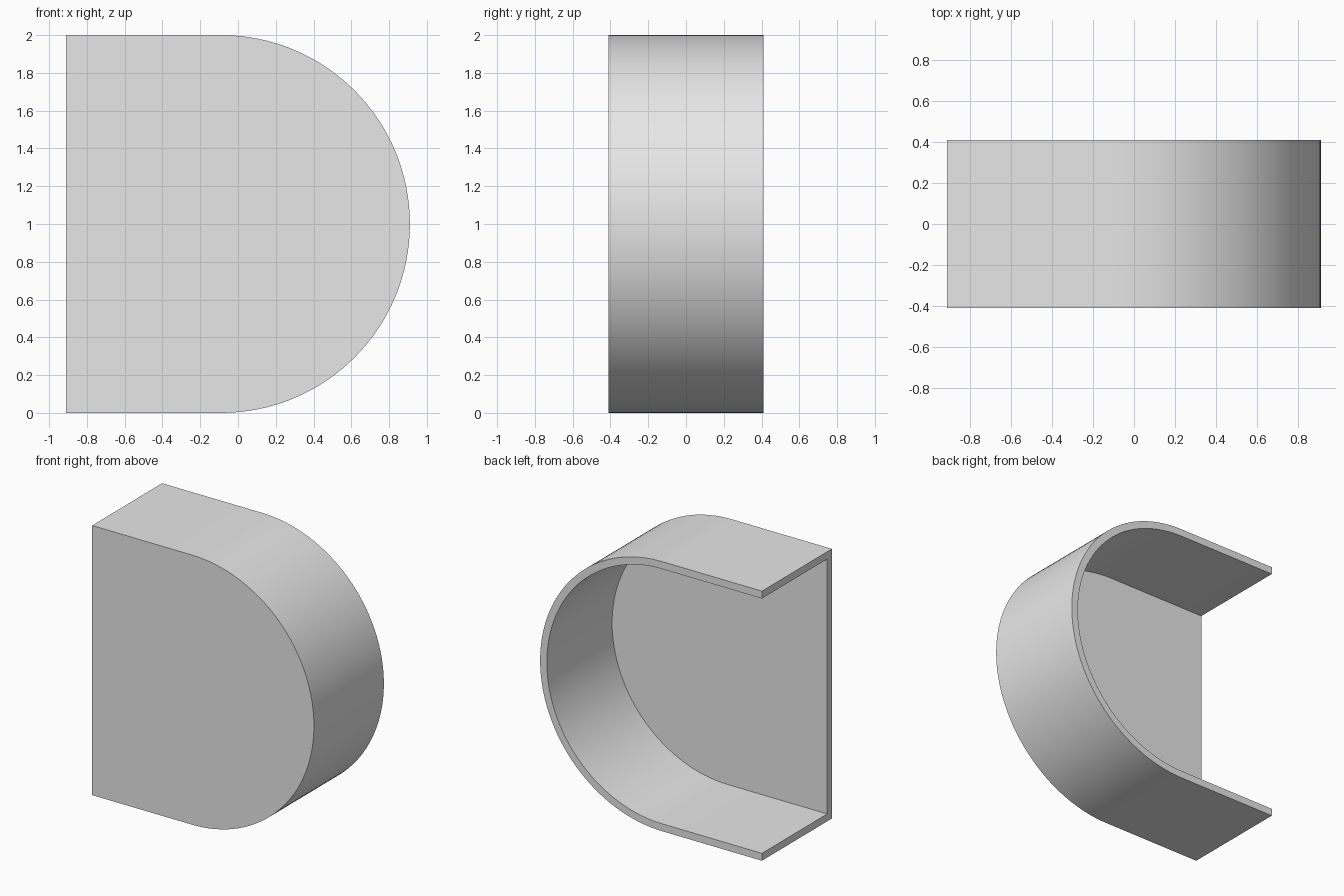
import bpy, bmesh, math

cube = bpy.data.objects.get("Cube")
if cube:
    bpy.data.objects.remove(cube)

LEFT, ARC_X, RADIUS = -0.91, -0.09, 1.0
HALF_DEPTH, WALL, STEPS = 0.41, 0.055, 64

# Plain grey finish
grey = bpy.data.materials.new("light_grey")
grey.use_nodes = True
colour = (0.8, 0.8, 0.8, 1)
grey.diffuse_color = colour
grey.node_tree.nodes["Principled BSDF"].inputs["Base Color"].default_value = colour

bm = bmesh.new()


def d_profile(radius, y):
    """Open D outline: top edge, half circle, bottom edge."""
    points = [(LEFT, y, 1 + radius)]
    for i in range(STEPS + 1):
        a = math.pi * (0.5 - i / STEPS)
        points.append((ARC_X + radius * math.cos(a), y, 1 + radius * math.sin(a)))
    points.append((LEFT, y, 1 - radius))
    return [bm.verts.new(p) for p in points]


# Outlines running from the front face, over the rim, to the inside of the plate
loops = [
    d_profile(RADIUS, -HALF_DEPTH),
    d_profile(RADIUS, HALF_DEPTH),
    d_profile(RADIUS - WALL, HALF_DEPTH),
    d_profile(RADIUS - WALL, -HALF_DEPTH + WALL),
]

# Outer wall, back rim and inner wall
for a, b in zip(loops, loops[1:]):
    for i in range(len(a) - 1):
        bm.faces.new((a[i], a[i + 1], b[i + 1], b[i]))

# Front plate, outside and inside
bm.faces.new(loops[0])
bm.faces.new(loops[3])

# Cut edge on the open side
bm.faces.new([loop[0] for loop in loops] + [loop[-1] for loop in reversed(loops)])

bmesh.ops.recalc_face_normals(bm, faces=bm.faces)
mesh = bpy.data.meshes.new("rounded_cover")
bm.to_mesh(mesh)
bm.free()
mesh.materials.append(grey)

cover = bpy.data.objects.new("rounded_cover", mesh)
bpy.context.collection.objects.link(cover)
bpy.ops.object.select_all(action="DESELECT")
cover.select_set(True)
bpy.context.view_layer.objects.active = cover
bpy.ops.object.shade_smooth_by_angle(angle=math.radians(30))
